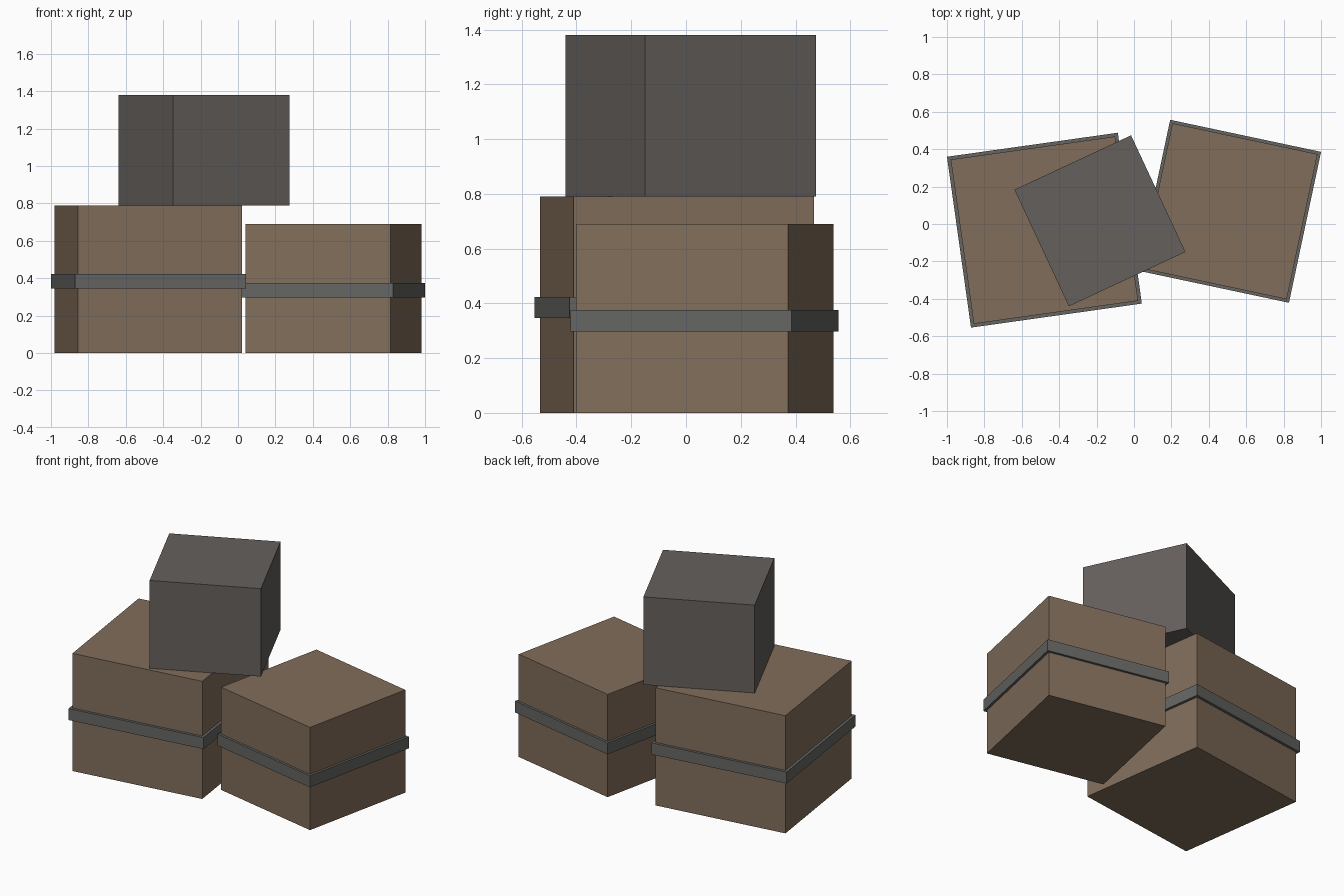
import bpy
import math

if "Cube" in bpy.data.objects:
    bpy.data.objects.remove(bpy.data.objects["Cube"])


def material(name, rgb):
    m = bpy.data.materials.new(name)
    m.diffuse_color = (*rgb, 1.0)
    m.use_nodes = True
    m.node_tree.nodes["Principled BSDF"].inputs["Base Color"].default_value = m.diffuse_color
    return m


def block(name, centre, side, bottom, height, angle, mat):
    """Square upright block, turned about z by angle in degrees."""
    bpy.ops.mesh.primitive_cube_add(
        size=1,
        location=(centre[0], centre[1], bottom + height / 2),
        rotation=(0, 0, math.radians(angle)),
    )
    ob = bpy.context.object
    ob.name = name
    ob.scale = (side, side, height)
    ob.data.materials.append(mat)
    return ob


wood = material("brown wood", (0.22, 0.155, 0.105))
metal = material("grey metal", (0.13, 0.13, 0.125))
dark = material("warm dark grey", (0.13, 0.117, 0.11))

# Two crates, each with a strap around the middle
crates = [
    ("large_crate", (-0.479, -0.033), 0.887, 0.79, 8, 0.346),
    ("small_crate", (0.511, 0.068), 0.793, 0.69, -12, 0.298),
]
for name, centre, side, height, angle, strap_z in crates:
    block(name, centre, side, 0, height, angle, wood)
    block(name + "_strap", centre, side * 1.04, strap_z, 0.077, angle, metal)

# Plain crate stacked on top
block("top_crate", (-0.182, 0.017), 0.688, 0.79, 0.59, 25, dark)
